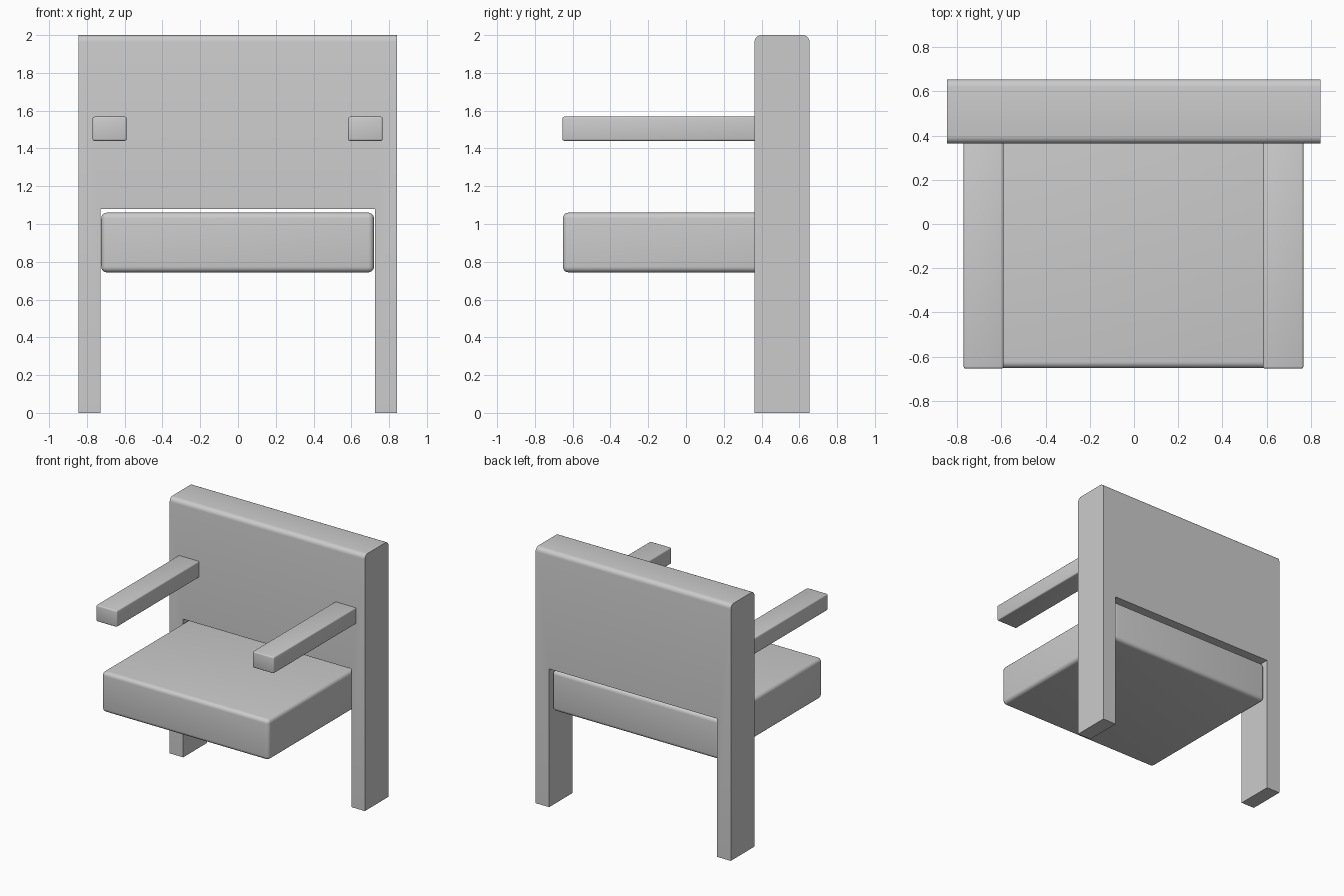
import bpy, bmesh

if "Cube" in bpy.data.objects:
    bpy.data.objects.remove(bpy.data.objects["Cube"])


def finish(name, bm):
    bmesh.ops.recalc_face_normals(bm, faces=bm.faces)
    mesh = bpy.data.meshes.new(name)
    bm.to_mesh(mesh)
    bm.free()
    ob = bpy.data.objects.new(name, mesh)
    bpy.context.collection.objects.link(ob)
    bpy.ops.object.select_all(action='DESELECT')
    ob.select_set(True)
    bpy.context.view_layer.objects.active = ob
    bpy.ops.object.shade_smooth_by_angle()
    return ob


def bevel(bm, edges, radius, segments):
    bmesh.ops.bevel(bm, geom=edges, offset=radius, offset_type='OFFSET',
                    segments=segments, profile=0.5, affect='EDGES')


def box(name, lo, hi, radius, segments, keep=lambda e: True):
    bm = bmesh.new()
    bmesh.ops.create_cube(bm, size=1)
    for v in bm.verts:
        v.co = [(a + b) / 2 + c * (b - a) for a, b, c in zip(lo, hi, v.co)]
    bevel(bm, [e for e in bm.edges if keep(e)], radius, segments)
    return finish(name, bm)


# Back panel and its two legs: one arch profile with rounded top edges
Y0, Y1 = 0.363, 0.654
arch = [(-0.845, 0), (-0.728, 0), (-0.728, 1.08), (0.725, 1.08),
        (0.725, 0), (0.842, 0), (0.842, 2), (-0.845, 2)]
bm = bmesh.new()
face = bm.faces.new([bm.verts.new((x, Y0, z)) for x, z in arch])
ext = bmesh.ops.extrude_face_region(bm, geom=[face])
bmesh.ops.translate(bm, vec=(0, Y1 - Y0, 0),
                    verts=[g for g in ext["geom"] if isinstance(g, bmesh.types.BMVert)])
top = [e for e in bm.edges
       if all(v.co.z > 1.99 for v in e.verts)
       and abs(e.verts[0].co.x - e.verts[1].co.x) > 1]
bevel(bm, top, 0.035, 5)
finish("backrest_with_legs", bm)

# Seat cushion, softly rounded, reaching through the arch
box("seat", (-0.724, -0.652, 0.744), (0.72, 0.63, 1.06), 0.03, 5)

# Armrests, rounded a little on all edges
for name, x0, x1 in (("left_armrest", -0.77, -0.59), ("right_armrest", 0.583, 0.766)):
    box(name, (x0, -0.654, 1.44), (x1, 0.39, 1.568), 0.01, 3)
